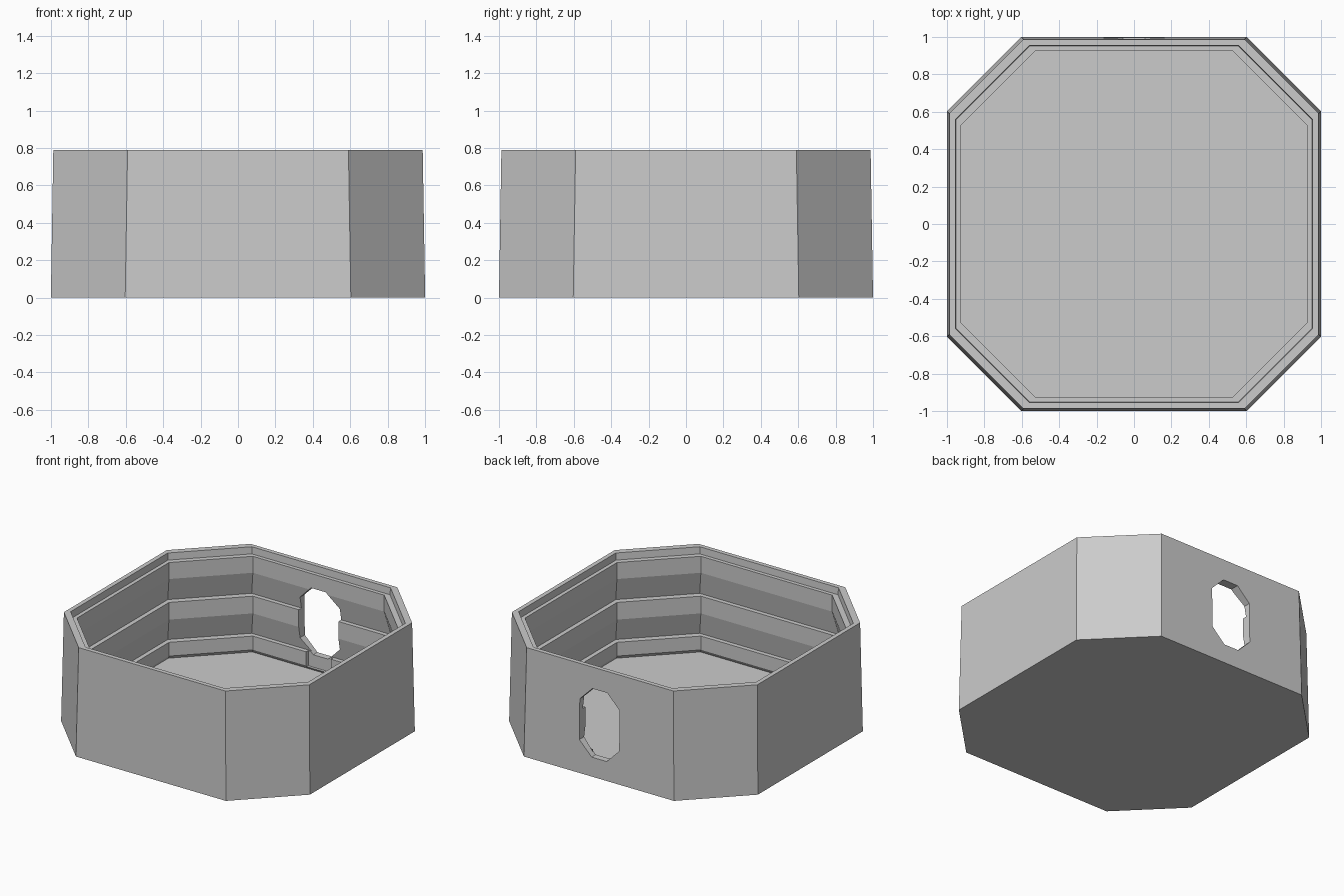
import bpy, bmesh

if "Cube" in bpy.data.objects:
    bpy.data.objects.remove(bpy.data.objects["Cube"])

grey = bpy.data.materials.new("light grey")
grey.diffuse_color = (0.6, 0.6, 0.6, 1)
grey.use_nodes = True
grey.node_tree.nodes["Principled BSDF"].inputs["Base Color"].default_value = grey.diffuse_color

INNER, RECESS = 0.925, 0.957


def make_object(name, bm):
    bmesh.ops.recalc_face_normals(bm, faces=bm.faces)
    mesh = bpy.data.meshes.new(name)
    bm.to_mesh(mesh)
    bm.free()
    mesh.materials.append(grey)
    ob = bpy.data.objects.new(name, mesh)
    bpy.context.collection.objects.link(ob)
    return ob


def octagon(bm, a, z):
    """Ring with chamfered corners, half width a."""
    c = a - 0.397
    pts = [(c, -a), (a, -c), (a, c), (c, a), (-c, a), (-a, c), (-a, -c), (-c, -a)]
    return [bm.verts.new((x, y, z)) for x, y in pts]


def prism(name, outline, y0, y1):
    """Outline in x and z, extruded along y."""
    bm = bmesh.new()
    face = bm.faces.new([bm.verts.new((x, y0, z)) for x, z in outline])
    new = bmesh.ops.extrude_face_region(bm, geom=[face])["geom"]
    verts = [g for g in new if isinstance(g, bmesh.types.BMVert)]
    bmesh.ops.translate(bm, verts=verts, vec=(0, y1 - y0, 0))
    return make_object(name, bm)


# Tray profile: outer wall, stepped rim, then undercut ribs down to the floor
profile = [(1.0, 0), (0.987, 0.79), (0.955, 0.79), (0.952, 0.74), (INNER, 0.74)]
for ledge, fold in ((0.45, 0.62), (0.16, 0.325)):
    profile += [(INNER, fold), (RECESS, ledge), (INNER, ledge)]
profile += [(INNER, 0.06), (0.94, 0.035)]

bm = bmesh.new()
rings = [octagon(bm, a, z) for a, z in profile]
for r0, r1 in zip(rings, rings[1:]):
    for i in range(8):
        j = (i + 1) % 8
        bm.faces.new((r0[i], r0[j], r1[j], r1[i]))
bm.faces.new(rings[0])    # underside
bm.faces.new(rings[-1])   # floor
tray = make_object("octagonal_tray", bm)

# Chamfered opening in the back wall, and a shallow pocket below it
w, k, z0, z1 = 0.16, 0.1, 0.14, 0.635
opening = prism("opening_cutter", [(-w + k, z0), (w - k, z0), (w, z0 + k), (w, z1 - k),
                                   (w - k, z1), (-w + k, z1), (-w, z1 - k), (-w, z0 + k)],
                0.8, 1.1)
pocket = prism("pocket_cutter", [(-0.1, 0.05), (0.1, 0.05), (0.1, 0.2), (-0.1, 0.2)],
               0.85, 0.95)
for cutter in (opening, pocket):
    cutter.hide_render = True
    cutter.hide_viewport = True
    cut = tray.modifiers.new(cutter.name, 'BOOLEAN')
    cut.operation = 'DIFFERENCE'
    cut.solver = 'EXACT'
    cut.object = cutter
